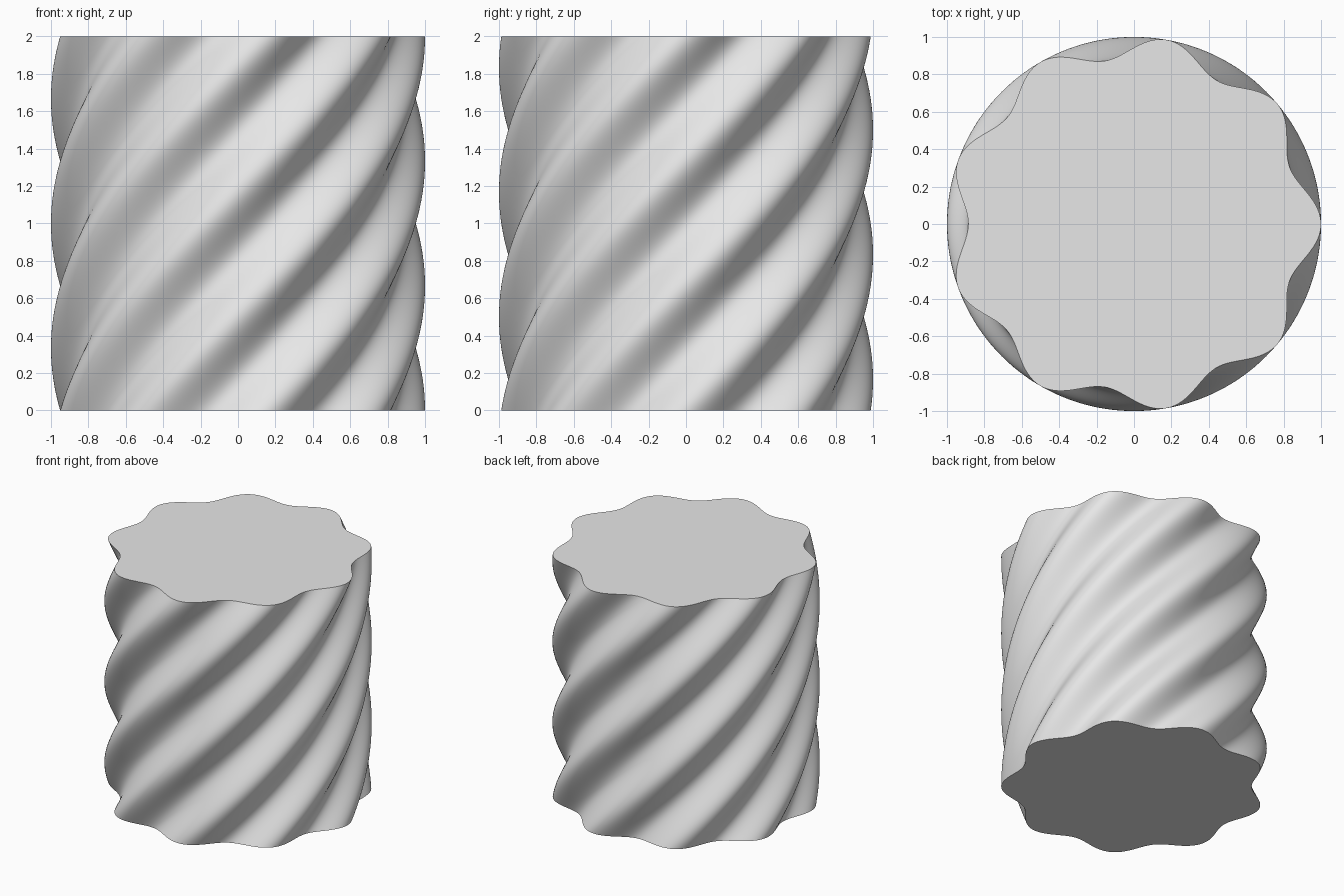
import bpy
import bmesh
from math import cos, sin, pi, radians

LOBES = 9
HEIGHT = 2.0
TWIST = radians(120)
MEAN_RADIUS = 0.943
WAVE = 0.057
SIDES = 360
LAYERS = 96

default = bpy.data.objects.get("Cube")
if default:
    bpy.data.objects.remove(default, do_unlink=True)

# Plain grey material
grey = bpy.data.materials.new("light_grey")
grey.use_nodes = True
colour = (0.8, 0.8, 0.8, 1.0)
grey.diffuse_color = colour
for node in grey.node_tree.nodes:
    if node.type == "BSDF_PRINCIPLED":
        node.inputs["Base Color"].default_value = colour


def lobed_ring(bm, z):
    """One wavy cross-section, turned according to its height."""
    turn = TWIST * z / HEIGHT
    ring = []
    for i in range(SIDES):
        a = 2 * pi * i / SIDES
        r = MEAN_RADIUS + WAVE * cos(LOBES * a)
        ring.append(bm.verts.new((r * cos(a + turn), r * sin(a + turn), z)))
    return ring


# Twisted fluted column: stacked rings joined by quads, closed by flat caps
bm = bmesh.new()
rings = [lobed_ring(bm, HEIGHT * k / LAYERS) for k in range(LAYERS + 1)]
for low, high in zip(rings, rings[1:]):
    for i in range(SIDES):
        j = (i + 1) % SIDES
        bm.faces.new((low[i], low[j], high[j], high[i]))
bm.faces.new(rings[0][::-1])
bm.faces.new(rings[-1])

mesh = bpy.data.meshes.new("twisted_column")
bm.to_mesh(mesh)
bm.free()
mesh.materials.append(grey)
column = bpy.data.objects.new("twisted_column", mesh)
bpy.context.collection.objects.link(column)

# Smooth flutes with crisp cap rims
bpy.ops.object.select_all(action="DESELECT")
column.select_set(True)
bpy.context.view_layer.objects.active = column
bpy.ops.object.shade_smooth_by_angle(angle=radians(40))
